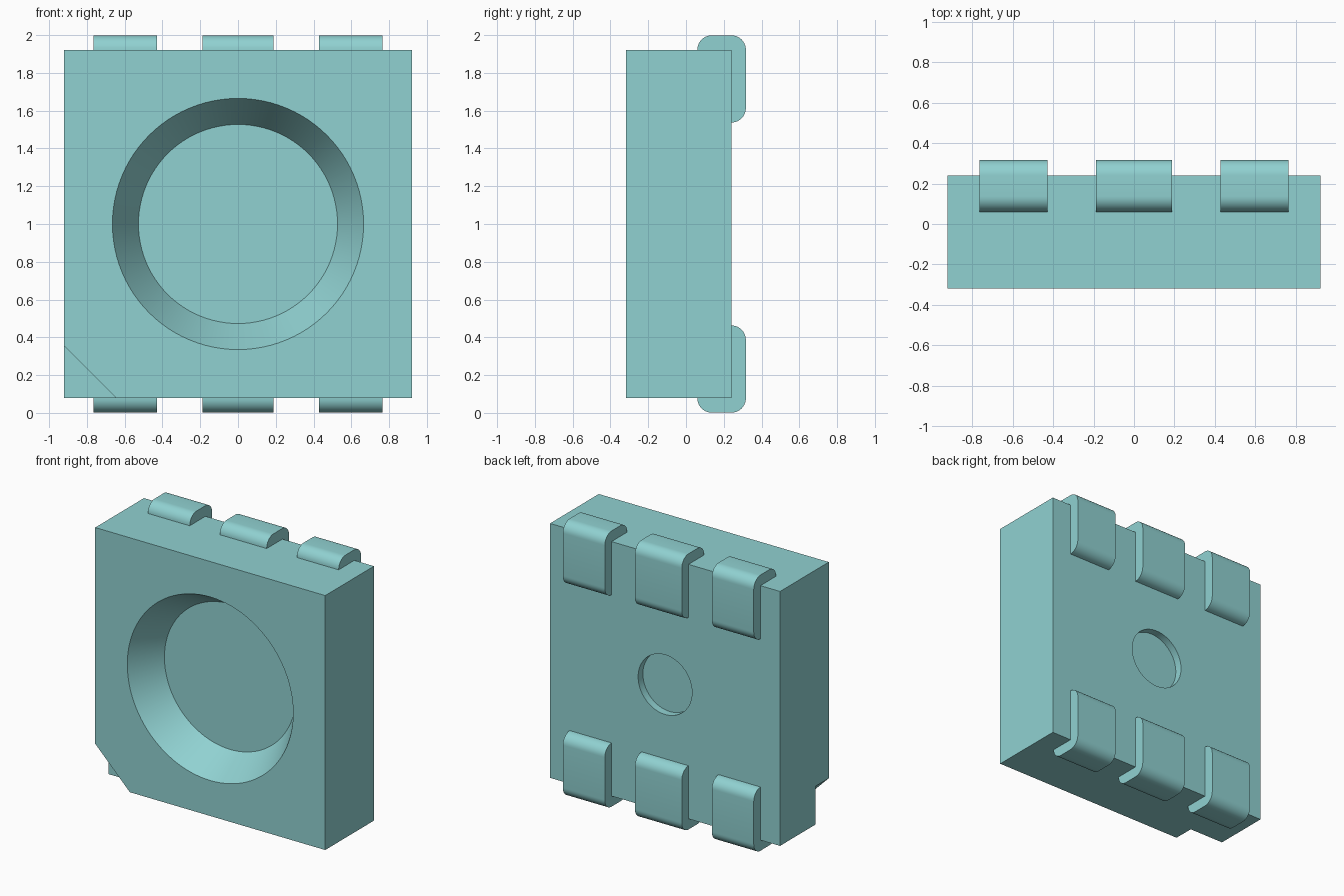
import bpy, bmesh, math
from mathutils import Matrix, Vector

cube = bpy.data.objects.get("Cube")
if cube:
    bpy.data.objects.remove(cube, do_unlink=True)

# Single flat colour
teal = bpy.data.materials.new("teal")
teal.use_nodes = True
colour = (0.28, 0.64, 0.64, 1.0)
teal.diffuse_color = colour
teal.node_tree.nodes["Principled BSDF"].inputs["Base Color"].default_value = colour

HALF = 0.922              # body half width and half height
MID = 1.0                 # height of the body centre
FRONT, BACK = -0.318, 0.24
T = 0.077                 # terminal thickness


def finish(name, bm):
    bmesh.ops.recalc_face_normals(bm, faces=bm.faces)
    mesh = bpy.data.meshes.new(name)
    bm.to_mesh(mesh)
    bm.free()
    mesh.materials.append(teal)
    obj = bpy.data.objects.new(name, mesh)
    bpy.context.collection.objects.link(obj)
    return obj


def prism(name, outline, offset):
    """Extrude a closed outline of 3D points along an offset."""
    bm = bmesh.new()
    face = bm.faces.new([bm.verts.new(p) for p in outline])
    new = bmesh.ops.extrude_face_region(bm, geom=[face])["geom"]
    bmesh.ops.translate(bm, vec=Vector(offset),
                        verts=[v for v in new if isinstance(v, bmesh.types.BMVert)])
    return finish(name, bm)


def round_cutter(name, y_front, r_front, y_back, r_back):
    """Cone or cylinder along y, centred on the body."""
    bm = bmesh.new()
    place = Matrix.Translation((0, (y_front + y_back) / 2, MID)) @ Matrix.Rotation(math.pi / 2, 4, 'X')
    bmesh.ops.create_cone(bm, cap_ends=True, segments=96, radius1=r_back,
                          radius2=r_front, depth=y_back - y_front, matrix=place)
    return finish(name, bm)


def activate(obj):
    bpy.ops.object.select_all(action='DESELECT')
    obj.select_set(True)
    bpy.context.view_layer.objects.active = obj


def cut(obj, cutter):
    cutter.hide_render = True
    mod = obj.modifiers.new("cut", 'BOOLEAN')
    mod.operation = 'DIFFERENCE'
    mod.solver = 'EXACT'
    mod.object = cutter
    activate(obj)
    bpy.ops.object.modifier_apply(modifier=mod.name)
    bpy.data.objects.remove(cutter, do_unlink=True)


def smooth(obj):
    activate(obj)
    bpy.ops.object.shade_smooth_by_angle(angle=math.radians(30))


# Body block
lo, hi = MID - HALF, MID + HALF
body = prism("body", [(-HALF, FRONT, lo), (HALF, FRONT, lo),
                      (HALF, FRONT, hi), (-HALF, FRONT, hi)], (0, BACK - FRONT, 0))

# Conical lens recess in the front, with a flat floor
floor_y, r_floor, r_rim = -0.09, 0.527, 0.665
slope = (r_rim - r_floor) / (floor_y - FRONT)
cut(body, round_cutter("recess_cutter", FRONT - 0.1, r_rim + 0.1 * slope, floor_y, r_floor))

# Shallow round hole in the back
cut(body, round_cutter("hole_cutter", BACK - 0.055, 0.216, BACK + 0.1, 0.216))

# Orientation notch across the lower front corner
n, m = 0.277, 0.1
cut(body, prism("notch_cutter", [(-HALF - m, FRONT - m, lo + n + m),
                                 (-HALF + n + m, FRONT - m, lo - m),
                                 (-HALF - m, FRONT - m, lo - m)], (0, m + 0.15, 0)))
smooth(body)


def arc(cy, cz, start, end, steps=10):
    return [(cy + T * math.cos(math.radians(start + (end - start) * i / steps)),
             cz + T * math.sin(math.radians(start + (end - start) * i / steps)))
            for i in range(steps + 1)]


# Wrapped terminals: L-shaped profile with rounded outer corners
profile = (arc(0.06 + T, hi, 180, 90) + arc(BACK, hi, 90, 0)
           + arc(BACK, 1.537 + T, 0, -90) + [(BACK, hi)])
for side, centre, width in (("right", -0.597, 0.336), ("middle", 0, 0.376), ("left", 0.597, 0.336)):
    for level in ("upper", "lower"):
        outline = [(centre - width / 2, y, z if level == "upper" else 2 * MID - z)
                   for y, z in profile]
        smooth(prism(f"{level}_{side}_terminal", outline, (width, 0, 0)))
